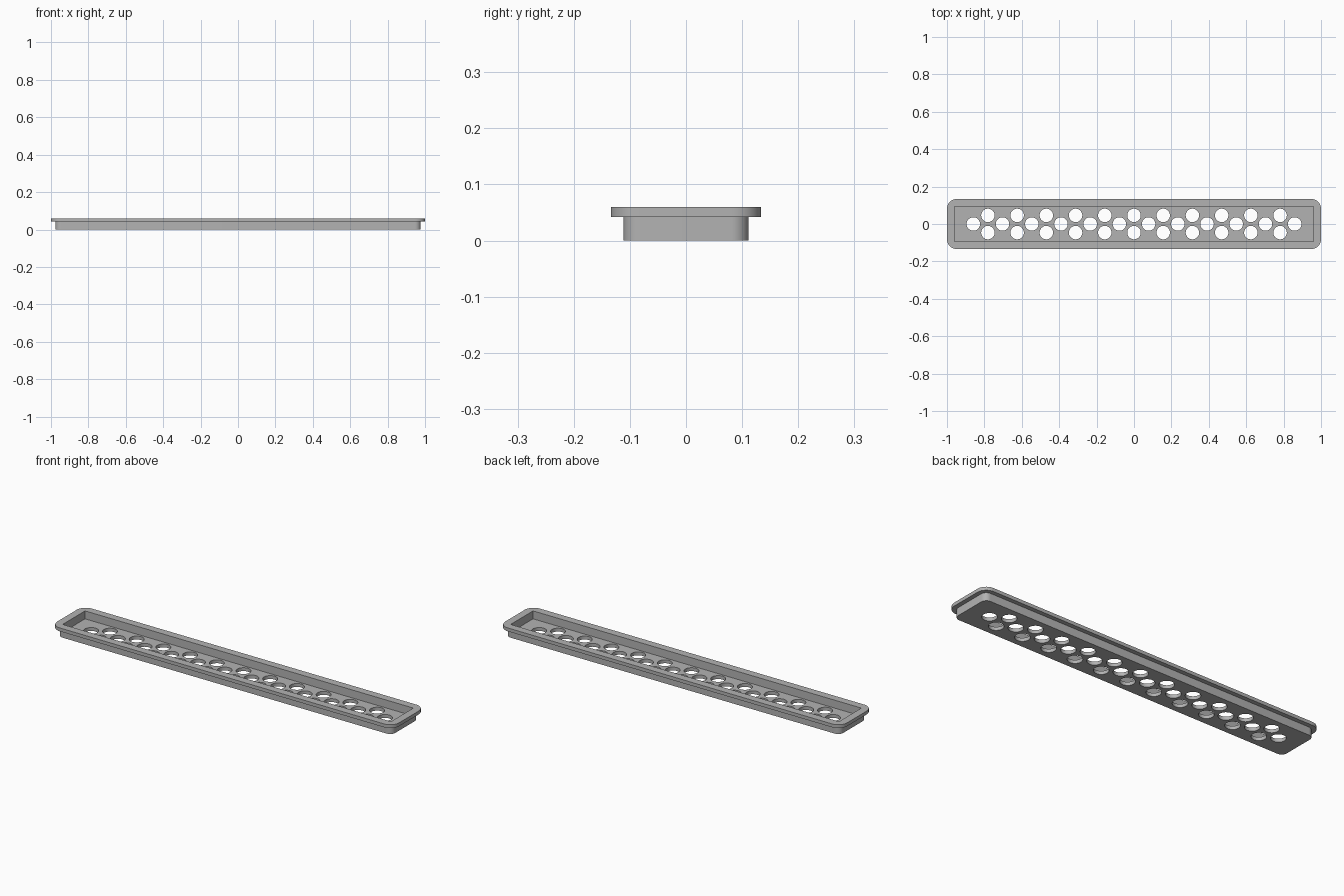
import bpy, bmesh, math

if "Cube" in bpy.data.objects:
    bpy.data.objects.remove(bpy.data.objects["Cube"])

grey = bpy.data.materials.new("mid_grey")
grey.diffuse_color = (0.45, 0.45, 0.45, 1)
grey.use_nodes = True
grey.node_tree.nodes["Principled BSDF"].inputs["Base Color"].default_value = grey.diffuse_color

FLOOR, LIP, TOP = 0.018, 0.042, 0.06
PITCH, ROW_Y, HOLE_R = 0.1562, 0.046, 0.036


def rounded_ring(bm, hx, hy, r, z, seg=10):
    """Ring of vertices around a rounded rectangle."""
    ring = []
    for k, (sx, sy) in enumerate([(1, 1), (-1, 1), (-1, -1), (1, -1)]):
        for i in range(seg + 1):
            a = math.pi / 2 * (k + i / seg)
            ring.append(bm.verts.new((sx * (hx - r) + r * math.cos(a),
                                      sy * (hy - r) + r * math.sin(a), z)))
    return ring


def finish(bm, name):
    bmesh.ops.recalc_face_normals(bm, faces=bm.faces)
    me = bpy.data.meshes.new(name)
    bm.to_mesh(me)
    bm.free()
    me.materials.append(grey)
    ob = bpy.data.objects.new(name, me)
    bpy.context.collection.objects.link(ob)
    return ob


# Tray: narrow body with a wider lip on top
bm = bmesh.new()
rings = [rounded_ring(bm, 0.977, 0.1115, 0.03, 0),
         rounded_ring(bm, 0.977, 0.1115, 0.03, LIP),
         rounded_ring(bm, 1.0, 0.134, 0.052, LIP),
         rounded_ring(bm, 1.0, 0.134, 0.052, TOP)]
for lo, hi in zip(rings, rings[1:]):
    for i in range(len(lo)):
        j = (i + 1) % len(lo)
        bm.faces.new((lo[i], lo[j], hi[j], hi[i]))
bm.faces.new(rings[0][::-1])
bm.faces.new(rings[-1])
tray = finish(bm, "drain_tray")

# Cutter for the square-cornered recess
bm = bmesh.new()
bmesh.ops.create_cube(bm, size=1)
for v in bm.verts:
    v.co = (v.co.x * 1.92, v.co.y * 0.187, FLOOR if v.co.z < 0 else 0.1)
recess = finish(bm, "recess_cutter")

# Cutter for the staggered drain holes: 12 in the middle row, 11 in each outer row
centres = [((i - 5.5) * PITCH, 0) for i in range(12)]
centres += [((i - 5) * PITCH, s * ROW_Y) for i in range(11) for s in (-1, 1)]
bm = bmesh.new()
for x, y in centres:
    new = bmesh.ops.create_cone(bm, cap_ends=True, segments=40, radius1=HOLE_R,
                                radius2=HOLE_R, depth=0.1)["verts"]
    bmesh.ops.translate(bm, verts=new, vec=(x, y, 0))
holes = finish(bm, "hole_cutter")

for cutter in (recess, holes):
    cutter.hide_render = True
    mod = tray.modifiers.new(cutter.name, 'BOOLEAN')
    mod.operation, mod.solver, mod.object = 'DIFFERENCE', 'EXACT', cutter

# Apply the cuts and drop the cutters
deps = bpy.context.evaluated_depsgraph_get()
cut_mesh = bpy.data.meshes.new_from_object(tray.evaluated_get(deps))
tray.modifiers.clear()
tray.data = cut_mesh
for cutter in (recess, holes):
    bpy.data.objects.remove(cutter)

bpy.ops.object.select_all(action='DESELECT')
tray.select_set(True)
bpy.context.view_layer.objects.active = tray
bpy.ops.object.shade_smooth_by_angle(angle=math.radians(30))
